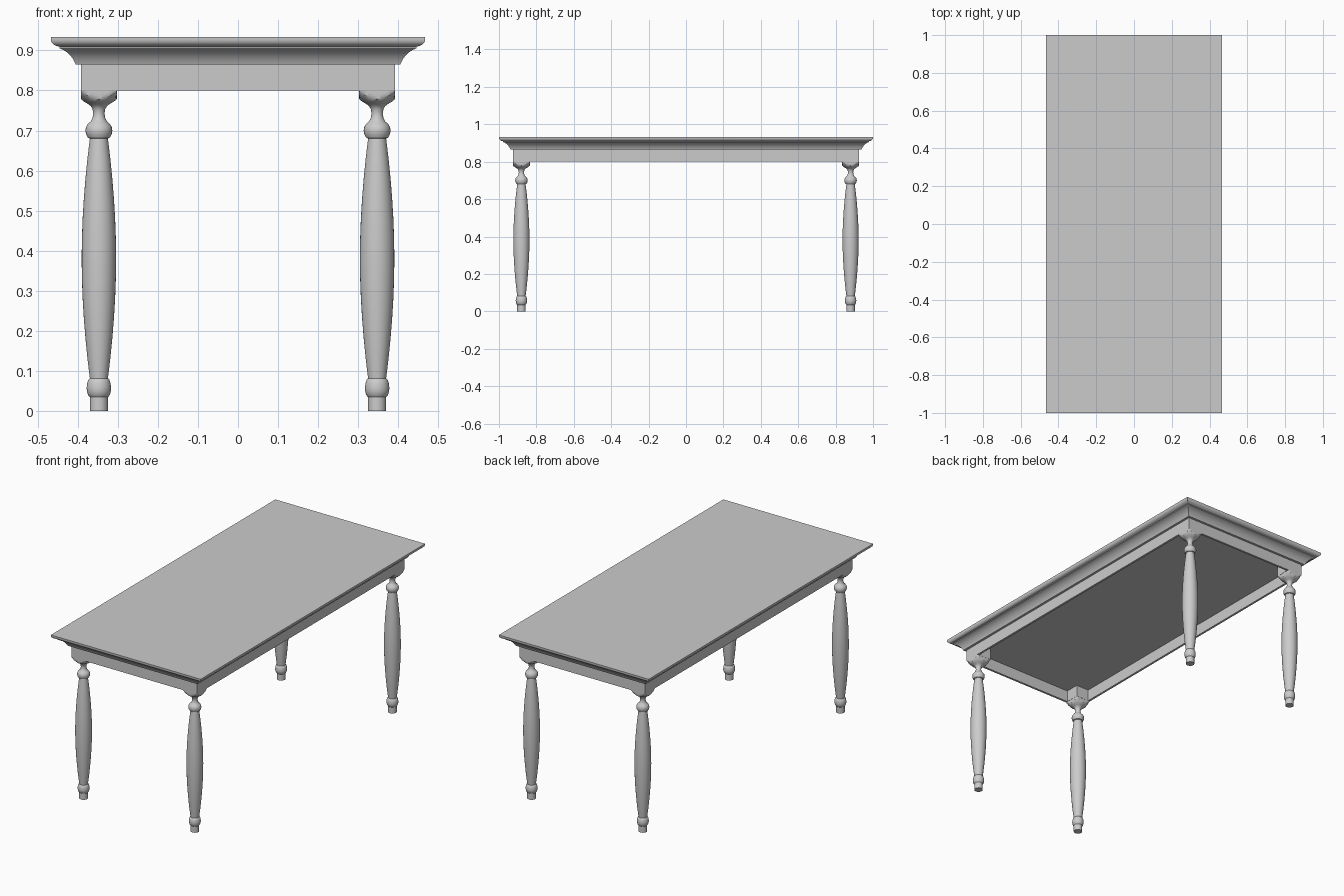
import bpy, bmesh, math

if "Cube" in bpy.data.objects:
    bpy.data.objects.remove(bpy.data.objects["Cube"])

grey = bpy.data.materials.new("painted grey")
grey.diffuse_color = (0.6, 0.6, 0.6, 1)
grey.use_nodes = True
grey.node_tree.nodes["Principled BSDF"].inputs["Base Color"].default_value = grey.diffuse_color

AX, AY = 0.392, 0.925          # outer half size of the apron
APRON_LOW, APRON_TOP = 0.80, 0.865
BLOCK = 0.045                  # half width of the corner blocks
LEG_X, LEG_Y = AX - BLOCK, AY - BLOCK


def finish(name, bm, smooth=None):
    bmesh.ops.recalc_face_normals(bm, faces=bm.faces[:])
    mesh = bpy.data.meshes.new(name)
    bm.to_mesh(mesh)
    bm.free()
    mesh.materials.append(grey)
    ob = bpy.data.objects.new(name, mesh)
    bpy.context.collection.objects.link(ob)
    if smooth:
        bpy.ops.object.select_all(action='DESELECT')
        ob.select_set(True)
        bpy.context.view_layer.objects.active = ob
        bpy.ops.object.shade_smooth_by_angle(angle=math.radians(smooth))
    return ob


def skin(bm, rings, cap_start=True, cap_end=True, closed=False):
    """Bridge rings of points with quads."""
    loops = [[bm.verts.new(p) for p in ring] for ring in rings]
    pairs = list(zip(loops, loops[1:]))
    if closed:
        pairs.append((loops[-1], loops[0]))
    for a, b in pairs:
        n = len(a)
        for i in range(n):
            j = (i + 1) % n
            bm.faces.new((a[i], a[j], b[j], b[i]))
    if cap_start and not closed:
        bm.faces.new(loops[0])
    if cap_end and not closed:
        bm.faces.new(loops[-1])


def rect(offset, z):
    x, y = AX + offset, AY + offset
    return [(-x, -y, z), (x, -y, z), (x, y, z), (-x, y, z)]


# Table top with moulded edge: (overhang past the apron, height)
edge = [(0.013, 0.865), (0.016, 0.872), (0.020, 0.879), (0.026, 0.887),
        (0.034, 0.895), (0.043, 0.901), (0.053, 0.905), (0.053, 0.909),
        (0.061, 0.911), (0.068, 0.915), (0.073, 0.920), (0.075, 0.926),
        (0.075, 0.933)]
bm = bmesh.new()
skin(bm, [rect(o, z) for o, z in edge])
finish("table_top", bm, 30)

# Apron: thin open frame below the top
T = 0.012
bm = bmesh.new()
skin(bm, [rect(0, APRON_TOP), rect(0, APRON_LOW),
          rect(-T, APRON_LOW), rect(-T, APRON_TOP)], closed=True)
finish("apron", bm)

# Turned leg: (radius, height); the bowl at the top is trimmed square
profile = [(0.0225, 0.0), (0.0225, 0.035), (0.027, 0.040), (0.030, 0.050),
           (0.0305, 0.059), (0.029, 0.070), (0.026, 0.079), (0.0225, 0.082)]
SHAFT = 12
for i in range(1, SHAFT + 1):
    t = i / SHAFT
    z = 0.082 + t * (0.68 - 0.082)
    profile.append((0.0225 + 0.0205 * math.sin(math.pi * t) ** 0.9, z))
profile += [(0.027, 0.682), (0.032, 0.691), (0.0335, 0.700), (0.032, 0.709),
            (0.027, 0.717), (0.020, 0.723), (0.016, 0.731), (0.014, 0.742),
            (0.016, 0.754), (0.020, 0.761), (0.028, 0.767), (0.037, 0.772),
            (0.045, 0.779), (0.054, 0.788), (0.060, 0.795), (0.0637, 0.800)]
SIDES = 32


def clamp(v):
    return max(-BLOCK, min(BLOCK, v))


def leg_ring(r, z, cx, cy):
    return [(cx + clamp(r * math.cos(2 * math.pi * i / SIDES)),
             cy + clamp(r * math.sin(2 * math.pi * i / SIDES)), z)
            for i in range(SIDES)]


for sx, side in ((-1, "left"), (1, "right")):
    for sy, end in ((-1, "front"), (1, "back")):
        cx, cy = sx * LEG_X, sy * LEG_Y
        bm = bmesh.new()
        skin(bm, [leg_ring(r, z, cx, cy) for r, z in profile])
        finish(f"{end}_{side}_leg", bm, 35)

        # Square corner block joining leg and apron, just inside its faces
        b = BLOCK
        bx, by = cx - sx * 0.001, cy - sy * 0.001
        bm = bmesh.new()
        skin(bm, [[(bx - b, by - b, z), (bx + b, by - b, z),
                   (bx + b, by + b, z), (bx - b, by + b, z)]
                  for z in (APRON_LOW, APRON_TOP)])
        finish(f"{end}_{side}_corner_block", bm)
